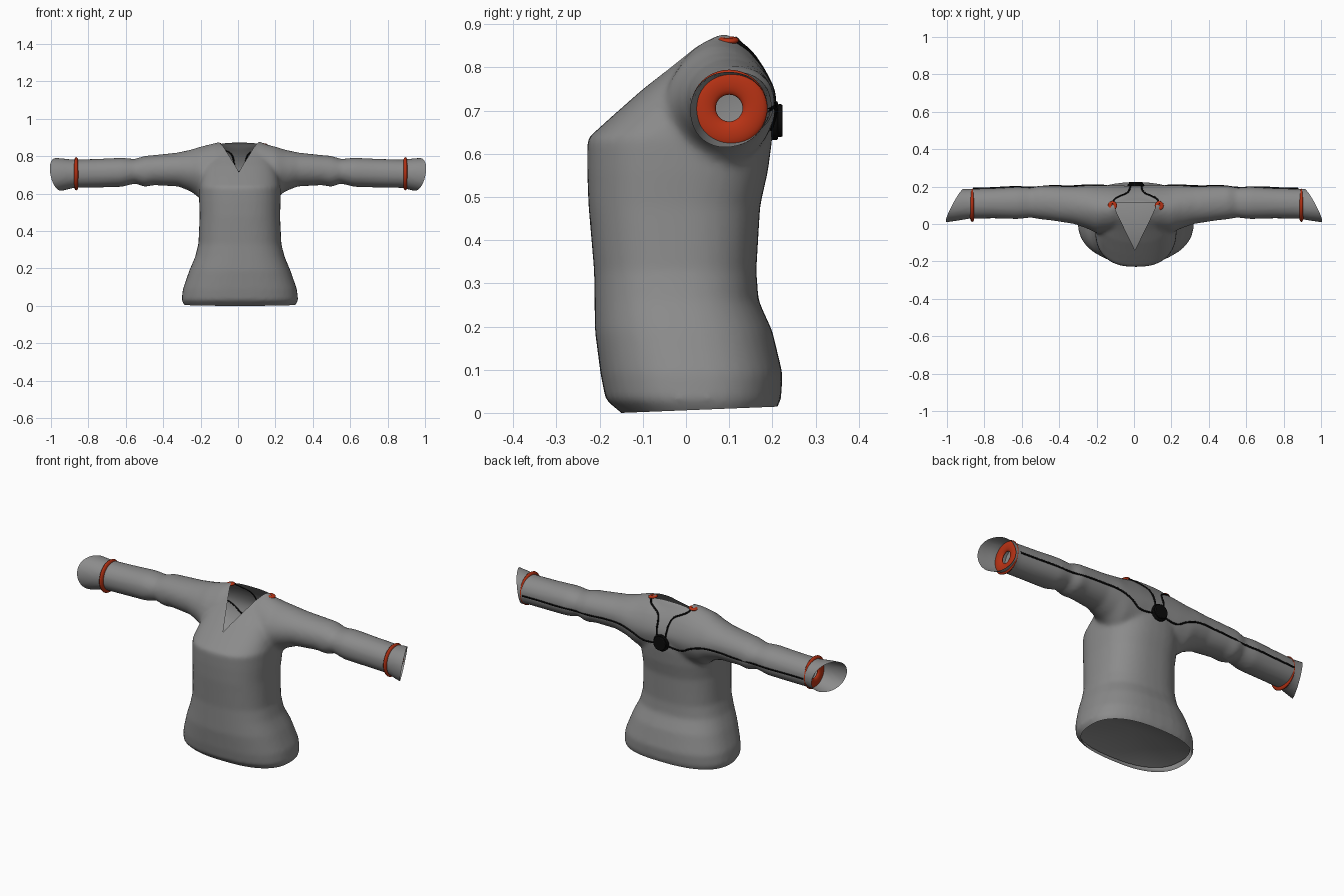
import bpy, bmesh, math
from mathutils import Vector
from mathutils.bvhtree import BVHTree

if "Cube" in bpy.data.objects:
    bpy.data.objects.remove(bpy.data.objects["Cube"])


def material(name, rgb):
    m = bpy.data.materials.new(name)
    m.diffuse_color = (*rgb, 1)
    m.use_nodes = True
    m.node_tree.nodes["Principled BSDF"].inputs["Base Color"].default_value = m.diffuse_color
    return m


GREY = material("dark_grey", (0.26, 0.26, 0.26))
RED = material("red", (0.48, 0.032, 0.007))
BLACK = material("black", (0.003, 0.003, 0.003))


def add_object(name, bm, mat=None):
    me = bpy.data.meshes.new(name)
    bm.to_mesh(me)
    bm.free()
    me.shade_smooth()
    ob = bpy.data.objects.new(name, me)
    bpy.context.collection.objects.link(ob)
    if mat:
        me.materials.clear()
        me.materials.append(mat)
    return ob


def oval(n, power):
    # unit superellipse outline
    pts = []
    for i in range(n):
        a = 2 * math.pi * i / n
        c, s = math.cos(a), math.sin(a)
        pts.append((math.copysign(abs(c) ** (2 / power), c),
                    math.copysign(abs(s) ** (2 / power), s)))
    return pts


def loft(bm, rings):
    loops = [[bm.verts.new(p) for p in r] for r in rings]
    n = len(loops[0])
    for a, b in zip(loops, loops[1:]):
        for i in range(n):
            bm.faces.new((a[i], a[(i + 1) % n], b[(i + 1) % n], b[i]))
    bm.faces.new(loops[0][::-1])
    bm.faces.new(loops[-1])


# Solid body: z, half width, front y, back y
TORSO = [(-0.04, .25, -.10, .17), (0, .295, -.15, .205), (.03, .312, -.186, .22),
         (.09, .305, -.198, .224), (.19, .27, -.211, .2), (.26, .24, -.212, .168),
         (.33, .222, -.213, .163), (.48, .215, -.226, .172), (.56, .218, -.229, .19),
         (.635, .218, -.229, .2), (.69, .21, -.168, .2), (.75, .195, -.1, .192),
         (.80, .17, -.037, .172), (.85, .145, .022, .135), (.878, .12, .075, .115)]
# Solid sleeve: x, top z, bottom z, front y, back y
SLEEVE = [(0, .872, .56, -.02, .205), (.12, .872, .55, -.05, .208), (.2, .852, .57, -.05, .208),
          (.25, .836, .61, -.025, .207), (.32, .82, .638, 0, .202), (.45, .806, .645, .02, .204),
          (.5, .802, .636, .025, .206), (.55, .785, .654, .034, .194), (.62, .792, .636, .026, .199),
          (.75, .786, .632, .03, .192), (.88, .782, .63, .028, .188), (.95, .79, .612, .016, .19),
          (1.07, .795, .59, 0, .19)]


def sleeve_ring(x, t, l, f, b):
    # shoulder sections are more pointed than the arm
    power = 1.5 + .6 * min(1, abs(x) / .38)
    return [(x, (f + b) / 2 + (b - f) / 2 * u, (t + l) / 2 + (t - l) / 2 * v)
            for u, v in oval(28, power)]


bm = bmesh.new()
loft(bm, [[(.01 + w * u, (f + b) / 2 + (b - f) / 2 * v, z) for u, v in oval(40, 2.5)]
          for z, w, f, b in TORSO])
loft(bm, [sleeve_ring(*s) for s in [(-s[0], *s[1:]) for s in SLEEVE[:0:-1]] + SLEEVE])
bmesh.ops.recalc_face_normals(bm, faces=bm.faces)
solid = add_object("body_solid", bm)

# Fuse torso and sleeves into one smooth skin
mod = solid.modifiers.new("fuse", 'REMESH')
mod.mode = 'VOXEL'
mod.voxel_size = 0.011
mod = solid.modifiers.new("relax", 'SMOOTH')
mod.iterations = 7
skin = bpy.data.meshes.new_from_object(
    solid.evaluated_get(bpy.context.evaluated_depsgraph_get()))
bpy.data.objects.remove(solid)
bm = bmesh.new()
bm.from_mesh(skin)


def cut(point, normal, clear=True, zmin=-1):
    faces = [f for f in bm.faces if f.calc_center_median().z > zmin]
    geom = set(faces) | {e for f in faces for e in f.edges} | {v for f in faces for v in f.verts}
    bmesh.ops.bisect_plane(bm, geom=list(geom), plane_co=point, plane_no=normal,
                           clear_outer=clear)


# Open hem and slanted cuffs
cut((0, -.15, 0), (0, .04, -1))
for s in (-1, 1):
    cut((s * 1.014, .01, .76), (s * 1, .52, -.19))

# V-shaped neck opening
NECK = [(-.115, .115), (-.09, .055), (.005, -.14), (.1, .055), (.125, .115)]
edges = list(zip(NECK, NECK[1:] + NECK[:1]))
planes = [(Vector((a[0], a[1], 0)), Vector((a[1] - b[1], b[0] - a[0], 0))) for a, b in edges]
for p, n in planes:
    cut(p, n, False, .62)
hole = []
for f in bm.faces:
    c = f.calc_center_median()
    if c.z > .62 and all((c - p).dot(n) > 0 for p, n in planes):
        hole.append(f)
bmesh.ops.delete(bm, geom=hole, context='FACES')
tree = BVHTree.FromBMesh(bm)
add_object("sweater", bm, GREY)


def lining(name, ring, apex):
    # shallow cone that closes an opening from the inside
    bm = bmesh.new()
    verts = [bm.verts.new(p) for p in ring]
    tip = bm.verts.new(apex)
    for i, v in enumerate(verts):
        bm.faces.new((v, verts[(i + 1) % len(verts)], tip))
    add_object(name, bm, GREY)


lining("hem_lining", [(.01 + .295 * u, .015 + .188 * v, .035) for u, v in oval(40, 2.5)],
       (.01, .01, .11))


def torus(name, loc, major, minor, scale, rot=(0, 0, 0)):
    bpy.ops.mesh.primitive_torus_add(location=loc, rotation=rot, major_radius=major,
                                     minor_radius=minor, major_segments=40, minor_segments=14)
    ob = bpy.context.object
    ob.name = name
    ob.scale = scale
    ob.data.materials.append(RED)
    ob.data.shade_smooth()


def wire(name, pts, lift=.002):
    # thin cable laid on the back of the sweater
    cu = bpy.data.curves.new(name, 'CURVE')
    cu.dimensions = '3D'
    cu.bevel_depth = .0045
    cu.bevel_resolution = 2
    cu.resolution_u = 8
    sp = cu.splines.new('BEZIER')
    sp.bezier_points.add(len(pts) - 1)
    for bp, (x, y, z) in zip(sp.bezier_points, pts):
        if y is None:
            hit = tree.ray_cast(Vector((x, 1, z)), Vector((0, -1, 0)))[0]
            y = hit.y + lift if hit else .19
        elif z is None:
            hit = tree.ray_cast(Vector((x, y, 2)), Vector((0, 0, -1)))[0]
            z = hit.z + lift if hit else .85
        bp.co = (x, y, z)
        bp.handle_left_type = bp.handle_right_type = 'AUTO'
    cu.materials.append(BLACK)
    ob = bpy.data.objects.new(name, cu)
    bpy.context.collection.objects.link(ob)


for side, s in (("left", 1), ("right", -1)):
    cx = .01 + s * .125
    # Sleeve lining, cuff ring and shoulder ring
    lining(side + "_sleeve_lining", [(.01 + s * .84, .108 + .076 * u, .708 + .071 * v)
                                     for u, v in oval(28, 2.1)], (.01 + s * .82, .108, .708))
    torus(side + "_cuff_ring", (.015 + s * .88, .1, .706), .06, .029, (1, 1, .42),
          (0, math.pi / 2, 0))
    torus(side + "_shoulder_ring", (cx, .098, .863), .013, .0115, (1, 1, .6), (0, s * .15, 0))
    # Cable from shoulder ring to the back unit
    wire(side + "_neck_cable",
         [(cx, .108, .868), (.01 + s * .115, .132, None), (.01 + s * .085, .15, None),
          (.01 + s * .048, .166, None), (.01 + s * .034, .184, None),
          (.01 + s * .03, None, .745), (.01 + s * .022, .205, .69)])
    # Cable from back unit to the cuff
    wire(side + "_sleeve_cable",
         [(.01 + s * x, None, z) for x, z in
          ((.02, .67), (.07, .66), (.12, .66), (.18, .69), (.25, .712), (.35, .715),
           (.45, .71), (.55, .706), (.65, .704), (.78, .702), (.87, .70))])

# Round back unit: stem, body and bevelled cap
for name, r, y0, y1 in (("back_unit_stem", .02, .17, .2), ("back_unit", .045, .193, .213),
                        ("back_unit_cap", .038, .21, .224)):
    bpy.ops.mesh.primitive_cylinder_add(vertices=32, radius=r, depth=y1 - y0,
                                        location=(.01, (y0 + y1) / 2, .677),
                                        rotation=(math.pi / 2, 0, 0))
    ob = bpy.context.object
    ob.name = name
    ob.data.materials.append(BLACK)
    bpy.ops.object.shade_smooth_by_angle()
    bev = ob.modifiers.new("bevel", 'BEVEL')
    bev.width = .004
    bev.segments = 2
